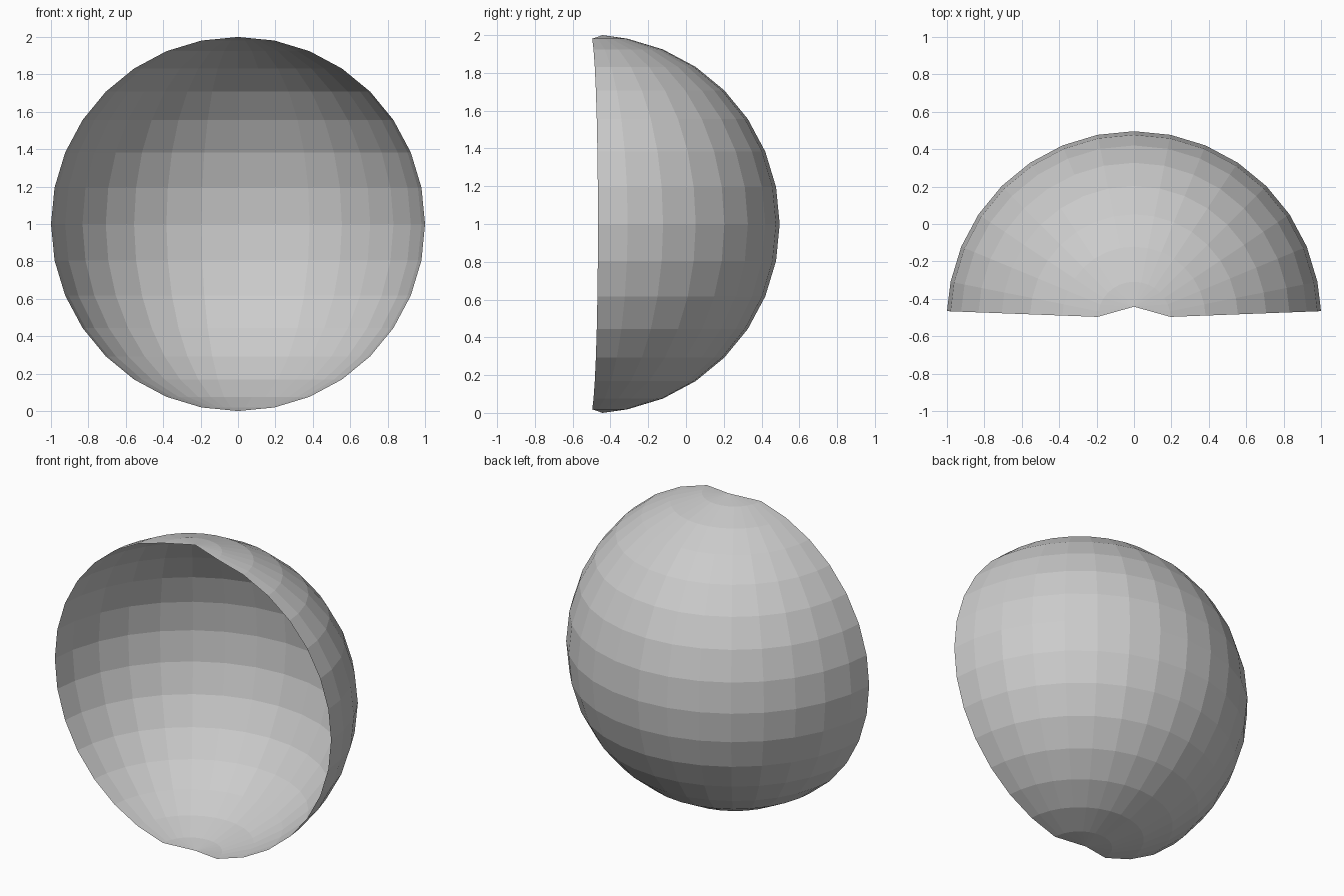
import bpy, bmesh

if "Cube" in bpy.data.objects:
    bpy.data.objects.remove(bpy.data.objects["Cube"])

# Half of a low-poly sphere shell, open towards the front
bm = bmesh.new()
bmesh.ops.create_uvsphere(bm, u_segments=32, v_segments=16, radius=1.0)
front = [v for v in bm.verts if v.co.y < -0.001]
bmesh.ops.delete(bm, geom=front, context='VERTS')

# Pull the open rim back slightly, most at the poles
for v in bm.verts:
    if abs(v.co.y) < 0.001:
        v.co.y = 0.062 if abs(v.co.x) < 0.001 else 0.038 * abs(v.co.x)

# Stand it on the ground and centre its depth
bmesh.ops.translate(bm, verts=bm.verts, vec=(0, -0.504, 1.0))

mesh = bpy.data.meshes.new("half_dome_shell")
bm.to_mesh(mesh)
bm.free()
shell = bpy.data.objects.new("half_dome_shell", mesh)
bpy.context.collection.objects.link(shell)
